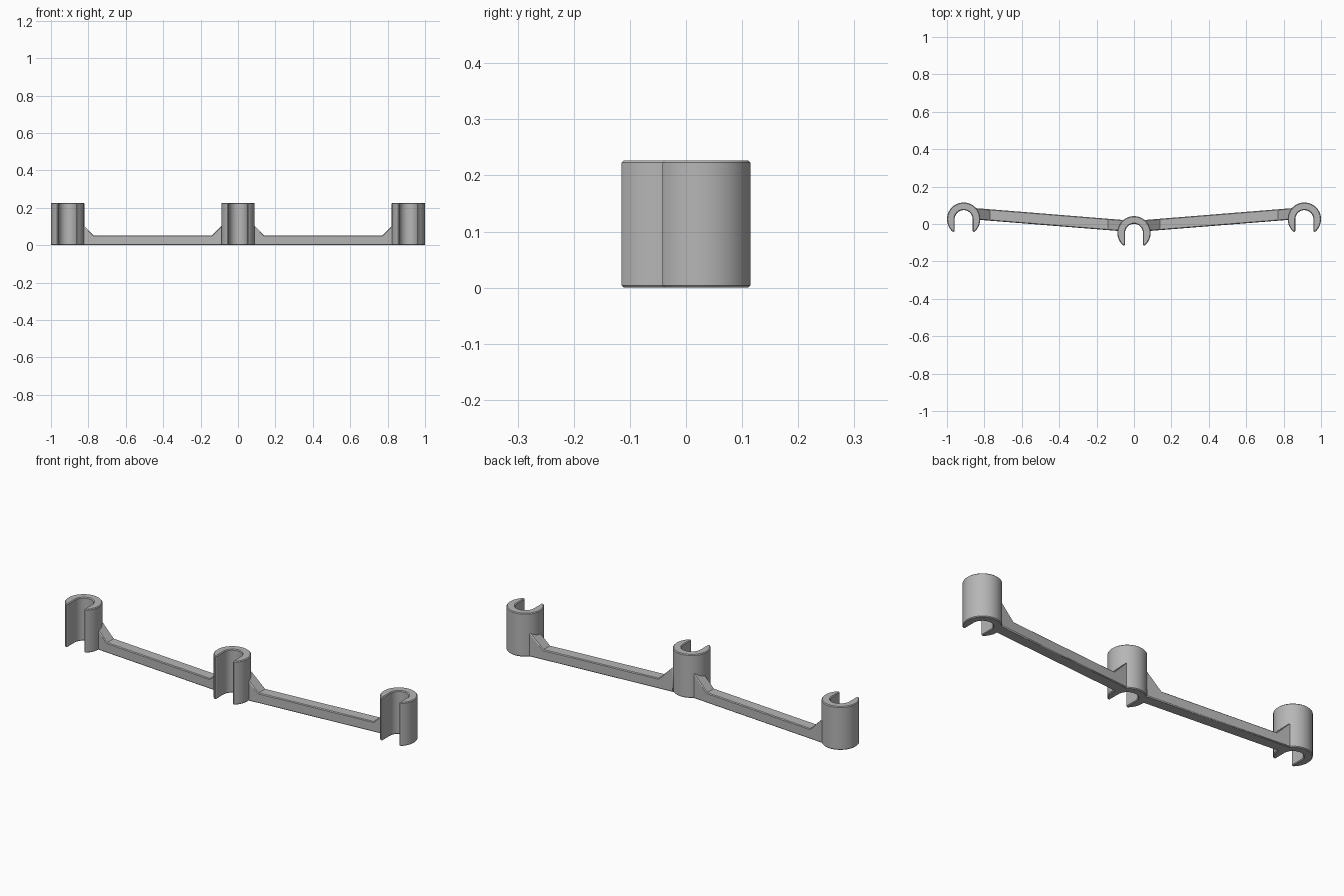
import bpy, bmesh, math

if "Cube" in bpy.data.objects:
    bpy.data.objects.remove(bpy.data.objects["Cube"])

R_OUT, R_IN, HEIGHT = 0.089, 0.048, 0.227
SIDE_X, SIDE_Y, MID_Y = 0.911, 0.026, -0.047
TIP = -0.062                     # height on the plan where the prong rounding starts

grey = bpy.data.materials.new("plain grey")
grey.diffuse_color = (0.47, 0.47, 0.47, 1)
grey.use_nodes = True
grey.node_tree.nodes["Principled BSDF"].inputs["Base Color"].default_value = grey.diffuse_color


def prism(name, bottom, top):
    """Closed solid between two matching point loops, with fine chamfered rims."""
    bm = bmesh.new()
    a = [bm.verts.new(p) for p in bottom]
    b = [bm.verts.new(p) for p in top]
    bm.faces.new(a)
    bm.faces.new(b)
    for i in range(len(a)):
        j = (i + 1) % len(a)
        bm.faces.new((a[i], a[j], b[j], b[i]))
    bmesh.ops.recalc_face_normals(bm, faces=bm.faces)
    mesh = bpy.data.meshes.new(name)
    bm.to_mesh(mesh)
    bm.free()
    mesh.materials.append(grey)
    ob = bpy.data.objects.new(name, mesh)
    bpy.context.collection.objects.link(ob)
    bevel = ob.modifiers.new("chamfer", 'BEVEL')
    bevel.width, bevel.segments = 0.004, 1
    bevel.limit_method, bevel.angle_limit = 'ANGLE', math.radians(60)
    bpy.ops.object.select_all(action='DESELECT')
    ob.select_set(True)
    bpy.context.view_layer.objects.active = ob
    bpy.ops.object.shade_smooth_by_angle(angle=math.radians(30))
    return ob


def clip(name, cx, cy):
    """Open-fronted round clip with straight slot walls and rounded prong tips."""
    start = math.asin(TIP / R_OUT)
    n = 48
    pts = []
    for i in range(n + 1):       # outer arc, right tip round the back to left tip
        t = start + (math.pi - 2 * start) * i / n
        pts.append((R_OUT * math.cos(t), R_OUT * math.sin(t)))
    edge = pts[-1][0]
    tip = [(edge + 0.004, -0.0665), (-0.056, -0.068), (-0.051, -0.0665), (-R_IN, TIP)]
    pts += tip
    for i in range(33):          # inner bore, left to right
        t = math.pi * (1 - i / 32)
        pts.append((R_IN * math.cos(t), R_IN * math.sin(t)))
    pts += [(-x, y) for x, y in reversed(tip)]
    prism(name, [(cx + x, cy + y, 0) for x, y in pts],
          [(cx + x, cy + y, HEIGHT) for x, y in pts])


def arm(name, side):
    """Slanted bar with a 45 degree gusset rising into the clip at each end."""
    x0, x1 = 0.058, SIDE_X - 0.058
    top, rise, foot = 0.053, 0.08, 0.082
    prof = [(x0, 0), (x1, 0), (x1, top + rise), (x1 - foot, top),
            (x0 + foot, top), (x0, top + rise)]
    slope = (SIDE_Y - MID_Y) / SIDE_X

    def loop(offset):
        return [(side * x, MID_Y + slope * x + offset, z) for x, z in prof]
    prism(name, loop(0.003), loop(0.064))


clip("middle_clip", 0, MID_Y)
for label, s in (("left", -1), ("right", 1)):
    clip(label + "_clip", s * SIDE_X, SIDE_Y)
    arm(label + "_arm", s)
